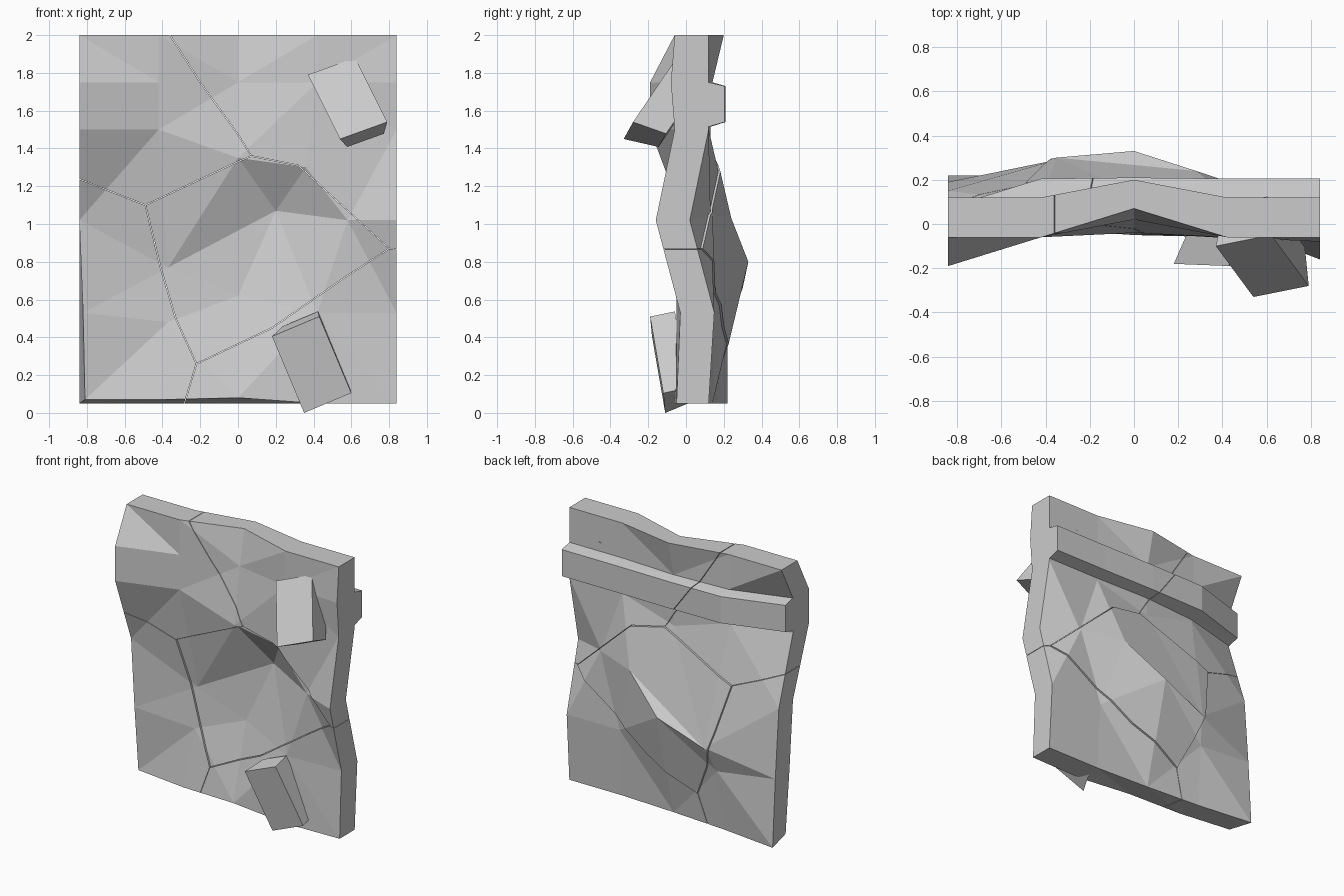
import bpy, bmesh
from mathutils import Vector

if "Cube" in bpy.data.objects:
    bpy.data.objects.remove(bpy.data.objects["Cube"])

COLS = [-.84, -.42, 0, .42, .84]
ROWS = [2, 1.75, 1.5, 1.02, .53, .05]
# depth of the front and back skins at every row / column
FRONT = [[-.06, -.06, .07, -.06, -.06],
         [-.19, -.06, .02, -.06, -.08],
         [-.19, -.06, -.04, -.06, -.06],
         [-.01, .06, .11, -.06, -.16],
         [0, .04, .08, -.05, -.03],
         [.03, -.02, -.05, -.06, -.05]]
BACK = [[.12, .12, .20, .12, .12],
        [-.01, .12, .14, .12, .12],
        [-.01, .10, .13, .12, .12],
        [.15, .29, .23, .13, .02],
        [.19, .22, .32, .15, .15],
        [.22, .17, .14, .12, .12]]
# grid points pulled out of line by the dent: (row, col) -> x, z
FRONT_MOVE = {(2, 2): (0, 1.35), (2, 3): (.36, 1.3),
              (3, 1): (-.37, .77), (3, 2): (.20, 1.07), (3, 3): (.58, 1.02),
              (4, 0): (-.82, .53), (4, 1): (-.37, .48), (4, 2): (0, .62),
              (5, 0): (-.81, .07), (5, 1): (-.42, .07), (5, 2): (0, .08)}
BACK_MOVE = {(2, 2): (0, 1.38), (3, 1): (-.35, .66), (3, 2): (.28, 1.03),
             (3, 3): (.58, 1.05), (4, 1): (-.4, .48), (4, 2): (0, .8)}


def finish(bm, name):
    bmesh.ops.recalc_face_normals(bm, faces=bm.faces)
    if bm.calc_volume(signed=True) < 0:
        bmesh.ops.reverse_faces(bm, faces=bm.faces)
    me = bpy.data.meshes.new(name)
    bm.to_mesh(me)
    bm.free()
    ob = bpy.data.objects.new(name, me)
    bpy.context.collection.objects.link(ob)
    return ob


def skin(bm, table, moves):
    grid = []
    for r, row in enumerate(table):
        line = []
        for c, y in enumerate(row):
            x, z = moves.get((r, c), (COLS[c], ROWS[r]))
            line.append(bm.verts.new((x, y, z)))
        grid.append(line)
    return grid


def fill(bm, grid):
    for a, b in zip(grid, grid[1:]):
        for c in range(len(a) - 1):
            bm.faces.new((a[c], a[c + 1], b[c + 1], b[c]))


def make_slab():
    bm = bmesh.new()
    front = skin(bm, FRONT, FRONT_MOVE)
    back = skin(bm, BACK, BACK_MOVE)
    # horizontal rail raised from the back skin
    rail_y = [.075, .205, .21, .205, .205]
    rail = [[bm.verts.new((x, y, z)) for x, y in zip(COLS, rail_y)] for z in (1.73, 1.54)]
    foot = [bm.verts.new((x, y, 1.515)) for x, y in zip(COLS, BACK[2])]
    fill(bm, front)
    fill(bm, back[:2] + rail + [foot] + back[2:])
    fill(bm, [front[0], back[0]])
    fill(bm, [front[-1], back[-1]])
    # left and right sides, with the rail ends
    for c in (0, -1):
        for r in range(5):
            mid = [foot[c]] if r == 1 else []
            bm.faces.new([front[r][c], back[r][c]] + mid + [back[r + 1][c], front[r + 1][c]])
        bm.faces.new([back[1][c], rail[0][c], rail[1][c], foot[c]])
    bmesh.ops.triangulate(bm, faces=bm.faces)
    return finish(bm, "whole_slab")


def prism(outline, gap=.0018):
    # outline runs counter-clockwise in x, z and is shrunk by the crack gap
    pts = [Vector(p) for p in outline]
    inset = []
    for i, p in enumerate(pts):
        d1 = (p - pts[i - 1]).normalized()
        d2 = (pts[(i + 1) % len(pts)] - p).normalized()
        n = Vector((-d1.y - d2.y, d1.x + d2.x)).normalized()
        inset.append(p + n * gap)
    bm = bmesh.new()
    near, far = [[bm.verts.new((p.x, y, p.y)) for p in inset] for y in (-.7, .7)]
    fill(bm, [near + near[:1], far + far[:1]])
    bm.faces.new(near)
    bm.faces.new(far[::-1])
    bmesh.ops.triangulate(bm, faces=bm.faces)
    return finish(bm, "fragment_cutter")


def fragment(slab, name, outline, shift=0):
    cutter = prism(outline)
    cutter.hide_render = True
    ob = slab.copy()
    ob.data = slab.data.copy()
    ob.name = name
    bpy.context.collection.objects.link(ob)
    mod = ob.modifiers.new("fracture", 'BOOLEAN')
    mod.operation, mod.object = 'INTERSECT', cutter
    # keep the first solver whose result stays inside the slab
    for solver in ('MANIFOLD', 'EXACT', 'FLOAT'):
        mod.solver = solver
        dg = bpy.context.evaluated_depsgraph_get()
        dg.update()
        me = bpy.data.meshes.new_from_object(ob.evaluated_get(dg))
        if len(me.vertices) and max(abs(v.co.y) for v in me.vertices) < .5:
            break
    ob.modifiers.clear()
    ob.data = me
    ob.location.y = shift
    bpy.data.objects.remove(cutter)


def block(name, corner, u, v, w, taper):
    # skewed box, its wall end (along w) narrowed across u
    corner, u, v, w = map(Vector, (corner, u, v, w))
    bm = bmesh.new()
    bmesh.ops.create_cube(bm, size=1)
    for vert in bm.verts:
        a, b, c = vert.co
        a *= taper if c > 0 else 1
        vert.co = corner + u * (a + .5) + v * (b + .5) + w * (c + .5)
    finish(bm, name)


# crack paths shared by neighbouring fragments
left_crack = [(-.49, 1.1), (-.41, .77), (-.33, .5), (-.22, .26)]
lower_crack = [(.18, .45), (.57, .72), (.80, .87)]
arch_crack = [(.32, 1.31), (.07, 1.36)]
peak, right_end, left_end, foot = (0, 1.33), (1, .85), (-1, 1.3), (-.36, -.2)
top_crack = [(.003, 1.47), (-.2, 1.75), (-.36, 2), (-.48, 2.2)]

slab = make_slab()
fragment(slab, "dented_centre", left_crack + lower_crack + arch_crack + [peak], .01)
fragment(slab, "upper_left_slab",
         [(-1, 2.2), left_end, left_crack[0], peak, arch_crack[1]] + top_crack)
fragment(slab, "upper_right_slab",
         [arch_crack[1], arch_crack[0], lower_crack[2], right_end, (1, 2.2)] + top_crack[::-1])
fragment(slab, "lower_right_slab",
         [left_crack[3], foot, (1, -.2), right_end] + lower_crack[::-1])
fragment(slab, "lower_left_slab", [left_end, (-1, -.2), foot] + left_crack[::-1])
bpy.data.objects.remove(slab)

# tilted blocks hanging off the front
block("upper_block", (.54, -.33, 1.45), (.25, .05, .09), (-.17, .23, .34), (.01, .18, -.052), .78)
block("lower_block", (.35, -.11, .0), (.25, -.01, .105), (-.17, -.07, .405), (.025, .13, .04), .75)
